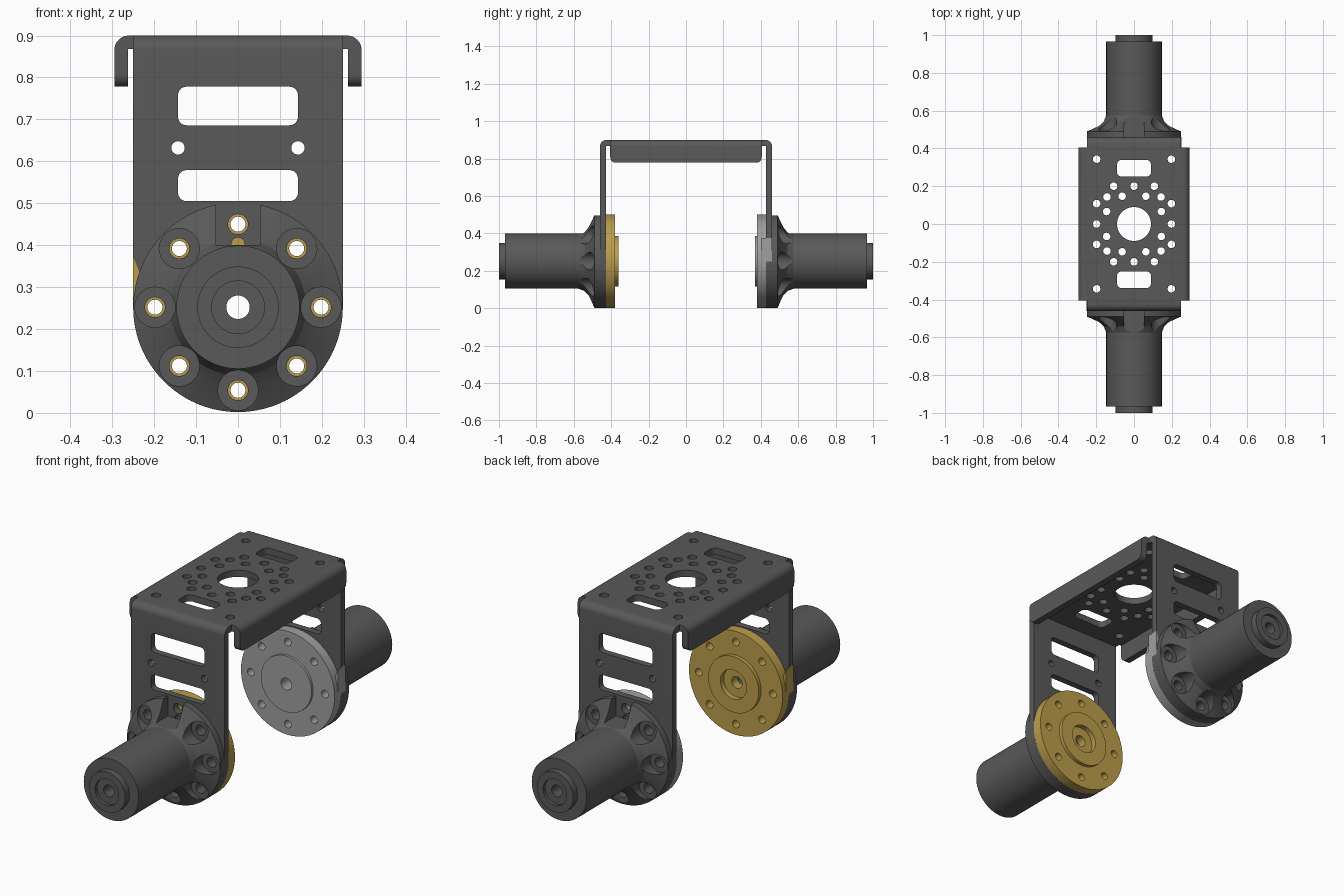
import bpy, bmesh
from math import sin, cos, pi, radians
from mathutils import Matrix

if "Cube" in bpy.data.objects:
    bpy.data.objects.remove(bpy.data.objects["Cube"])

CZ = 0.252          # height of the wheel axis
HALF_TURN = Matrix.Rotation(pi, 4, 'Z')


def material(name, col):
    m = bpy.data.materials.new(name)
    m.diffuse_color = (*col, 1)
    m.use_nodes = True
    m.node_tree.nodes["Principled BSDF"].inputs["Base Color"].default_value = m.diffuse_color
    return m


DARK = material("dark_metal", (0.1, 0.1, 0.1))
GOLD = material("brass", (0.5, 0.34, 0.07))
LIGHT = material("light_metal", (0.35, 0.35, 0.35))


def arc(cx, cy, r, a0, a1, n):
    return [(cx + r * cos(radians(a0 + (a1 - a0) * i / n)),
             cy + r * sin(radians(a0 + (a1 - a0) * i / n))) for i in range(n + 1)]


def circle(cx, cy, r, n=32):
    return arc(cx, cy, r, 0, 360, n)[:-1]


def rounded(cx, cy, w, h, r):
    pts = []
    for k, (sx, sy) in enumerate([(1, 1), (-1, 1), (-1, -1), (1, -1)]):
        pts += arc(cx + sx * (w - r), cy + sy * (h - r), r, k * 90, k * 90 + 90, 6)
    return pts


def bolt_points(radius=0.198):
    return [(radius * cos(k * pi / 4), CZ + radius * sin(k * pi / 4)) for k in range(8)]


def prism(bm, pts, axis, a, b):
    """Extrude a 2D outline along the given axis from a to b."""
    place = {'x': lambda p, t: (t, p[0], p[1]),
             'y': lambda p, t: (p[0], t, p[1]),
             'z': lambda p, t: (p[0], p[1], t)}[axis]
    r0 = [bm.verts.new(place(p, a)) for p in pts]
    r1 = [bm.verts.new(place(p, b)) for p in pts]
    bm.faces.new(r0)
    bm.faces.new(r1[::-1])
    for i in range(len(pts)):
        j = (i + 1) % len(pts)
        bm.faces.new((r0[i], r1[i], r1[j], r0[j]))


def lathe(bm, profile, n=64):
    """Spin a closed (radius, y) profile round the wheel axis."""
    rings = [[bm.verts.new((r * cos(2 * pi * k / n), y, CZ + r * sin(2 * pi * k / n)))
              for r, y in profile] for k in range(n)]
    m = len(profile)
    for k in range(n):
        a, b = rings[k], rings[(k + 1) % n]
        for i in range(m):
            j = (i + 1) % m
            bm.faces.new((a[i], a[j], b[j], b[i]))


def finish(bm, name, mat):
    bmesh.ops.recalc_face_normals(bm, faces=bm.faces)
    me = bpy.data.meshes.new(name)
    bm.to_mesh(me)
    bm.free()
    ob = bpy.data.objects.new(name, me)
    bpy.context.collection.objects.link(ob)
    me.materials.append(mat)
    return ob


def boolean(ob, prisms, op='DIFFERENCE'):
    bm = bmesh.new()
    for p in prisms:
        prism(bm, *p)
    cutter = finish(bm, "cutter", DARK if not ob.data.materials else ob.data.materials[0])
    cutter.hide_render = True
    mod = ob.modifiers.new("cut", 'BOOLEAN')
    mod.operation, mod.solver, mod.object = op, 'EXACT', cutter
    bpy.context.view_layer.objects.active = ob
    bpy.ops.object.modifier_apply(modifier=mod.name)
    bpy.data.objects.remove(cutter)


def smooth(ob):
    bpy.ops.object.select_all(action='DESELECT')
    ob.select_set(True)
    bpy.context.view_layer.objects.active = ob
    bpy.ops.object.shade_smooth_by_angle(angle=radians(25))


# U-shaped bracket: bent strip trimmed to the round-ended leg outline
bm = bmesh.new()
prism(bm, [(-.46, -.02)] + arc(-.425, .865, .035, 180, 90, 8) + arc(.425, .865, .035, 90, 0, 8)
      + [(.46, -.02), (.428, -.02), (.428, .868), (-.428, .868), (-.428, -.02)], 'x', -.3, .3)
bracket = finish(bm, "bracket", DARK)
boolean(bracket, [([(.25, 1), (-.25, 1)] + arc(0, CZ, .25, 180, 360, 48), 'y', -.6, .6)], 'INTERSECT')

# leg slots, bolt holes and axle bore
outlines = [rounded(0, .732, .143, .046, .02), rounded(0, .542, .143, .037, .02),
            circle(.143, .632, .016), circle(-.143, .632, .016),
            circle(0, CZ, .03), circle(0, .402, .016)]
outlines += [circle(x, z, .024) for x, z in bolt_points()]
boolean(bracket, [(o, 'y', -.6, .6) for o in outlines])

# top plate hole pattern
spots = {(sx * x, sy * y) for sx in (1, -1) for sy in (1, -1) for x, y in
         [(0, .2), (.198, 0), (.108, .2), (.063, .147), (.143, .143),
          (.198, .108), (.145, .066), (.198, .343)]}
outlines = [circle(x, y, .02, 24) for x, y in sorted(spots)] + [circle(0, 0, .09, 48)]
outlines += [rounded(0, s * .295, .09, .044, .025) for s in (1, -1)]
boolean(bracket, [(o, 'z', .8, 1) for o in outlines])
smooth(bracket)

# folded side lips
for s, side in ((1, "right"), (-1, "left")):
    bm = bmesh.new()
    prof = [(.249, .868), (.249, .9)] + arc(.26, .865, .035, 90, 0, 8) + [(.295, .778), (.262, .778), (.262, .868)]
    prism(bm, [(s * x, z) for x, z in prof], 'y', -.405, .405)
    corners = [e for e in bm.edges if all(v.co.z < .78 for v in e.verts)
               and abs(e.verts[0].co.y - e.verts[1].co.y) < .01]
    bmesh.ops.bevel(bm, geom=corners, offset=.03, segments=6, profile=.5, affect='EDGES')
    smooth(finish(bm, side + "_lip", DARK))

for end in ("front", "rear"):
    front = end == "front"
    parts = []

    # flared hub with barrel and stepped end cap
    bm = bmesh.new()
    lathe(bm, [(.028, -.46), (.25, -.46), (.25, -.49), (.19, -.52), (.162, -.543), (.147, -.575),
               (.147, -.967), (.097, -.967), (.097, -1), (.063, -1), (.063, -.985), (.028, -.985)])
    hub = finish(bm, end + "_hub", DARK)
    key = [(-.053, .4), (.053, .4), (.053, .6), (-.053, .6)]
    pockets = [(circle(x, z, .048), 'y', -.6, -.486) for x, z in bolt_points() if z < .44]
    boolean(hub, pockets + [(key, 'y', -.6, -.45)])
    boolean(hub, [(circle(x, z, .024), 'y', -.6, -.4) for x, z in bolt_points() if z < .44])
    parts.append(hub)

    # inner mounting disc
    bm = bmesh.new()
    prof = [(.028, -.428), (.25, -.428), (.25, -.38), (.135, -.38)]
    prof += ([(.135, -.362), (.07, -.362), (.07, -.388), (.028, -.388)] if front
             else [(.135, -.368), (.028, -.368)])
    lathe(bm, prof)
    disc = finish(bm, end + "_disc", GOLD if front else LIGHT)
    boolean(disc, [(circle(x, z, .018), 'y', -.6, -.3) for x, z in bolt_points()])
    parts.append(disc)

    # locating lug on the leg edge
    bm = bmesh.new()
    prism(bm, [(-.251, .25), (-.251, .375), (-.235, .335), (-.215, .29)], 'y', -.461, -.405)
    parts.append(finish(bm, end + "_lug", GOLD if front else LIGHT))

    for p in parts:
        if not front:
            p.data.transform(HALF_TURN)
        smooth(p)
